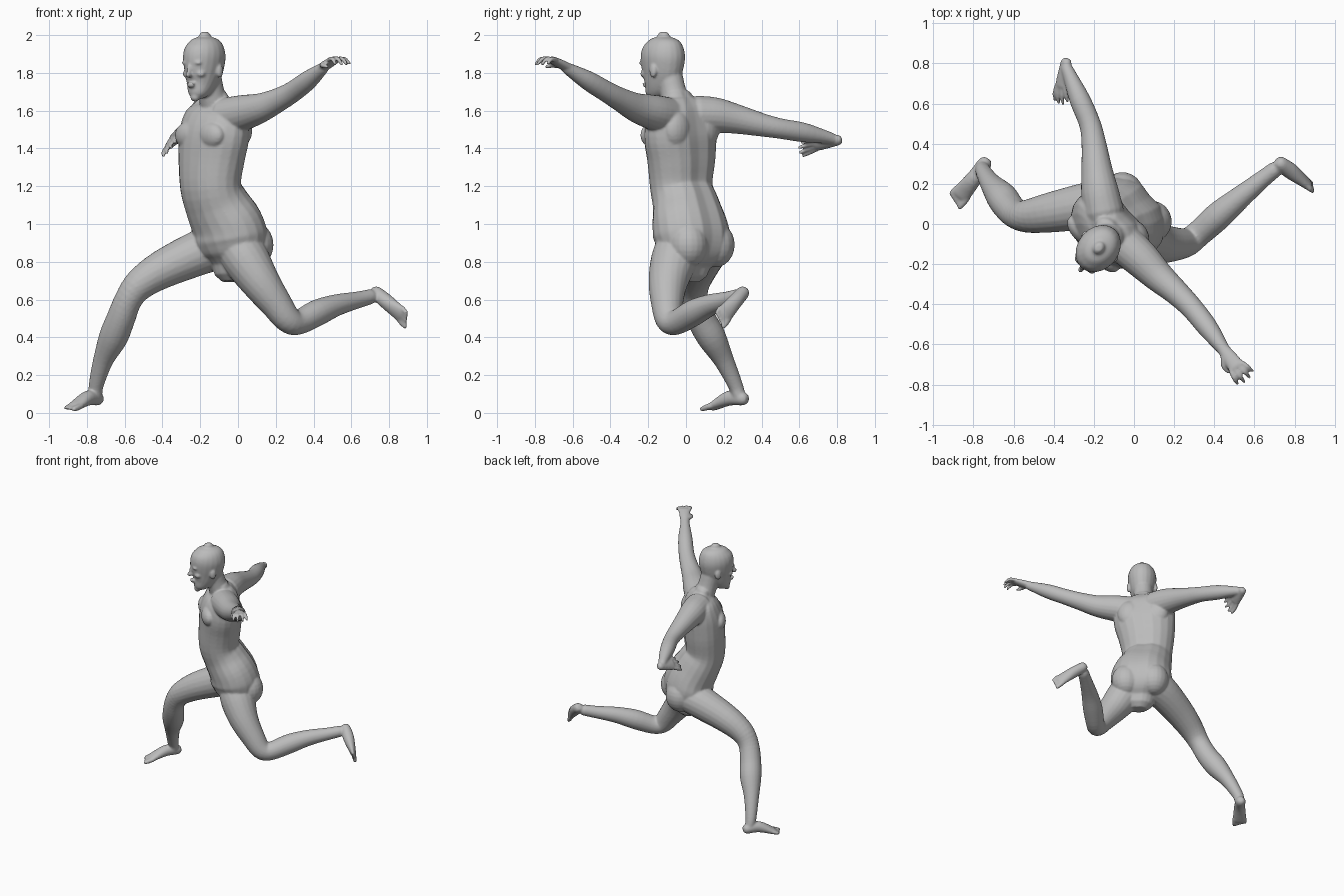
import bpy, bmesh, math
from mathutils import Vector, Matrix

cube = bpy.data.objects.get("Cube")
if cube:
    bpy.data.objects.remove(cube)

UP = Vector((0, 0, 1))
SIDES = 20
bm = bmesh.new()


def spline(points, steps=4):
    """Catmull-Rom interpolation of sections (x, y, z, half width, half depth)."""
    p = [Vector(q) for q in points]
    p = [p[0] * 2 - p[1]] + p + [p[-1] * 2 - p[-2]]
    out = []
    for a, b, c, d in zip(p, p[1:], p[2:], p[3:]):
        for i in range(steps):
            t = i / steps
            out.append((b * 2 + (c - a) * t + (a * 2 - b * 5 + c * 4 - d) * t ** 2
                        + (b * 3 - a - c * 3 + d) * t ** 3) / 2)
    return out + [p[-2]]


def loft(points, across, groove=0.0):
    """Closed tube of elliptical sections with rounded ends."""
    secs = spline(points)
    pos = [Vector(s[:3]) for s in secs]
    rings = []
    last = len(secs) - 1
    for i, s in enumerate(secs):
        tan = (pos[min(i + 1, last)] - pos[max(i - 1, 0)]).normalized()
        side = (across - tan * across.dot(tan)).normalized()
        other = tan.cross(side)
        a, b = max(s[3], .003), max(s[4], .003)
        entries = [(0, 1)]
        if i == 0:
            entries = [(-.85, .5), (-.5, .85), (0, 1)]
        elif i == last:
            entries = [(0, 1), (.5, .85), (.85, .5)]
        for push, scale in entries:
            ring = []
            for k in range(SIDES):
                ang = math.tau * k / SIDES
                dent = 1 - groove * math.exp(-((ang - math.pi / 2) / .2) ** 2)
                offset = side * math.cos(ang) * a + other * math.sin(ang) * b
                ring.append(bm.verts.new(pos[i] + tan * push * min(a, b) + offset * scale * dent))
            rings.append(ring)
    for r, q in zip(rings, rings[1:]):
        for k in range(SIDES):
            n = (k + 1) % SIDES
            bm.faces.new((r[k], r[n], q[n], q[k]))
    bm.faces.new(rings[0][::-1])
    bm.faces.new(rings[-1])


def facing(x, y):
    """Left and back axes of a part that faces (x, y)."""
    f = Vector((x, y, 0)).normalized()
    return UP.cross(f), -f


def blob(center, axes, offset, radii):
    left, back = axes
    c = Vector(center) + left * offset[0] + back * offset[1] + UP * offset[2]
    m = Matrix((left * radii[0], back * radii[1], UP * radii[2])).transposed().to_4x4()
    bmesh.ops.create_uvsphere(bm, u_segments=20, v_segments=12, radius=1,
                              matrix=Matrix.Translation(c) @ m)


def sec(v, a, b):
    return (*v, a, b)


def limb(points):
    loft([(x, y, z, r, r) for x, y, z, r in points], Vector((.3, .2, 1)))


def hand(wrist, knuckle, thumb_side, curl):
    w, k = Vector(wrist), Vector(knuckle)
    fwd = (k - w).normalized()
    side, curl = Vector(thumb_side).normalized(), Vector(curl)
    loft([sec(w - fwd * .02, .03, .026), sec(w.lerp(k, .5), .038, .023), sec(k, .042, .018)], side)
    for i, length in enumerate((.85, 1, .95, .75)):
        root = k + side * (.033 - .022 * i)
        mid = root + (fwd + side * (.3 - .2 * i)) * .045 * length + curl * .012
        tip = mid + (fwd * .5 + curl + side * (.15 - .1 * i)) * .042 * length
        loft([sec(root, .013, .013), sec(mid, .012, .012), sec(tip, .009, .009)], side)
    root = w.lerp(k, .3) + side * .025
    mid = root + side * .025 + fwd * .03 + curl * .015
    loft([sec(root, .018, .016), sec(mid, .014, .013),
          sec(mid + fwd * .03 + curl * .02, .009, .009)], side)


def foot(heel, arch, ball, toe_dir, big_toe_side):
    h, m, b = Vector(heel), Vector(arch), Vector(ball)
    fwd, side = Vector(toe_dir).normalized(), Vector(big_toe_side).normalized()
    loft([sec(h, .036, .036), sec(m, .04, .04), sec(b, .05, .022)], side)
    for i in range(5):
        root = b + side * (.036 - .019 * i)
        r = .016 if i == 0 else .012
        tip = root + fwd * (.052 - .006 * i)
        loft([sec(root - fwd * .01, r, r), sec(root.lerp(tip, .5), r, r), sec(tip, r * .8, r * .8)], side)


# Torso, pelvis first
chest = facing(-.74, -.67)
loft([(-.03, .02, .78, .12, .10), (-.03, .025, .84, .19, .155), (-.04, .03, .92, .22, .18),
      (-.06, .02, 1.0, .215, .175), (-.11, 0, 1.1, .19, .16), (-.145, -.025, 1.2, .18, .147),
      (-.14, -.025, 1.35, .203, .152), (-.125, -.03, 1.48, .222, .15),
      (-.115, -.025, 1.58, .21, .12), (-.115, -.03, 1.63, .15, .09),
      (-.12, -.035, 1.66, .09, .06)], chest[0], groove=.09)
for s in (-1, 1):
    blob((-.04, .03, .89), facing(-.7, -.7), (s * .1, .075, 0), (.105, .105, .12))   # buttocks
    blob((-.125, -.03, 1.47), chest, (s * .09, -.105, 0), (.09, .05, .07))           # chest muscles
    blob((-.115, -.02, 1.5), chest, (s * .1, .07, 0), (.085, .06, .1))               # shoulder blades

# Neck
loft([(-.115, -.035, 1.6, .09, .08), (-.14, -.065, 1.69, .07, .07),
      (-.16, -.09, 1.8, .068, .07)], chest[0])

# Head: height, forward shift, half width, half depth
look = facing(-.64, -.77)
HEAD = Vector((-.178, -.122, 0))
loft([sec(HEAD - look[1] * shift + UP * z, w, d) for z, shift, w, d in (
    (1.67, .078, .026, .024), (1.69, .066, .05, .046), (1.73, .038, .07, .08),
    (1.78, .018, .084, .11), (1.83, .006, .096, .122), (1.89, 0, .103, .127),
    (1.94, -.004, .092, .113), (1.975, -.004, .066, .081), (1.992, -.004, .03, .036))], look[0])
blob(HEAD, look, (0, -.132, 1.79), (.014, .022, .016))       # nose tip
blob(HEAD, look, (0, -.122, 1.815), (.01, .018, .035))       # nose bridge
blob(HEAD, look, (0, -.116, 1.742), (.027, .014, .007))      # upper lip
blob(HEAD, look, (0, -.113, 1.729), (.023, .014, .007))      # lower lip
for s in (-1, 1):
    blob(HEAD, look, (s * .036, -.108, 1.853), (.03, .016, .01))    # brow
    blob(HEAD, look, (s * .045, -.085, 1.795), (.028, .026, .02))   # cheek
    blob(HEAD, look, (s * .098, .012, 1.81), (.012, .022, .036))    # ear

# Arms
limb([(-.06, -.09, 1.57, .10), (.03, -.17, 1.59, .094), (.12, -.26, 1.615, .078),
      (.21, -.34, 1.655, .064), (.29, -.42, 1.7, .056), (.37, -.52, 1.76, .051),
      (.45, -.63, 1.825, .031)])
limb([(-.15, .06, 1.58, .10), (-.17, .16, 1.575, .094), (-.185, .27, 1.555, .078),
      (-.2, .4, 1.525, .062), (-.22, .5, 1.505, .054), (-.27, .62, 1.485, .052),
      (-.32, .74, 1.46, .035), (-.335, .775, 1.45, .03)])

# Hands
hand((.45, -.63, 1.83), (.51, -.71, 1.87), (-.8, -.6, 0), (.3, -.3, -.9))
hand((-.342, .785, 1.44), (-.362, .69, 1.42), (.6, 0, .7), (.2, -.5, -.3))

# Legs
limb([(-.08, .1, .89, .125), (-.2, .095, .85, .12), (-.4, .06, .76, .102), (-.52, .04, .68, .085),
      (-.58, .045, .6, .074), (-.62, .08, .5, .076), (-.66, .135, .4, .077), (-.713, .2, .28, .054),
      (-.75, .26, .15, .04), (-.755, .28, .09, .036)])
limb([(0, -.03, .89, .125), (.05, -.065, .8, .123), (.12, -.095, .69, .104), (.2, -.1, .58, .085),
      (.265, -.09, .495, .072), (.32, -.05, .48, .066), (.42, .04, .53, .07), (.52, .125, .57, .058),
      (.63, .215, .597, .045), (.7, .27, .615, .04)])

# Feet
foot((-.745, .3, .075), (-.795, .23, .078), (-.865, .145, .034),
     (-.62, -.78, -.28), (.78, -.62, 0))
foot((.732, .3, .635), (.785, .26, .59), (.865, .2, .52),
     (.57, -.45, -.7), (-.28, .63, -.73))

# Fuse the parts into one smooth skin
bmesh.ops.recalc_face_normals(bm, faces=bm.faces)
mesh = bpy.data.meshes.new("body")
bm.to_mesh(mesh)
bm.free()
body = bpy.data.objects.new("body", mesh)
bpy.context.collection.objects.link(body)

fuse = body.modifiers.new("fuse", 'REMESH')
fuse.mode = 'VOXEL'
fuse.voxel_size = .007
fuse.use_smooth_shade = True
soften = body.modifiers.new("soften", 'SMOOTH')
soften.factor = .5
soften.iterations = 5

grey = bpy.data.materials.new("plain grey")
grey.use_nodes = True
grey.diffuse_color = (.5, .5, .5, 1)
grey.node_tree.nodes["Principled BSDF"].inputs["Base Color"].default_value = (.5, .5, .5, 1)
mesh.materials.append(grey)
